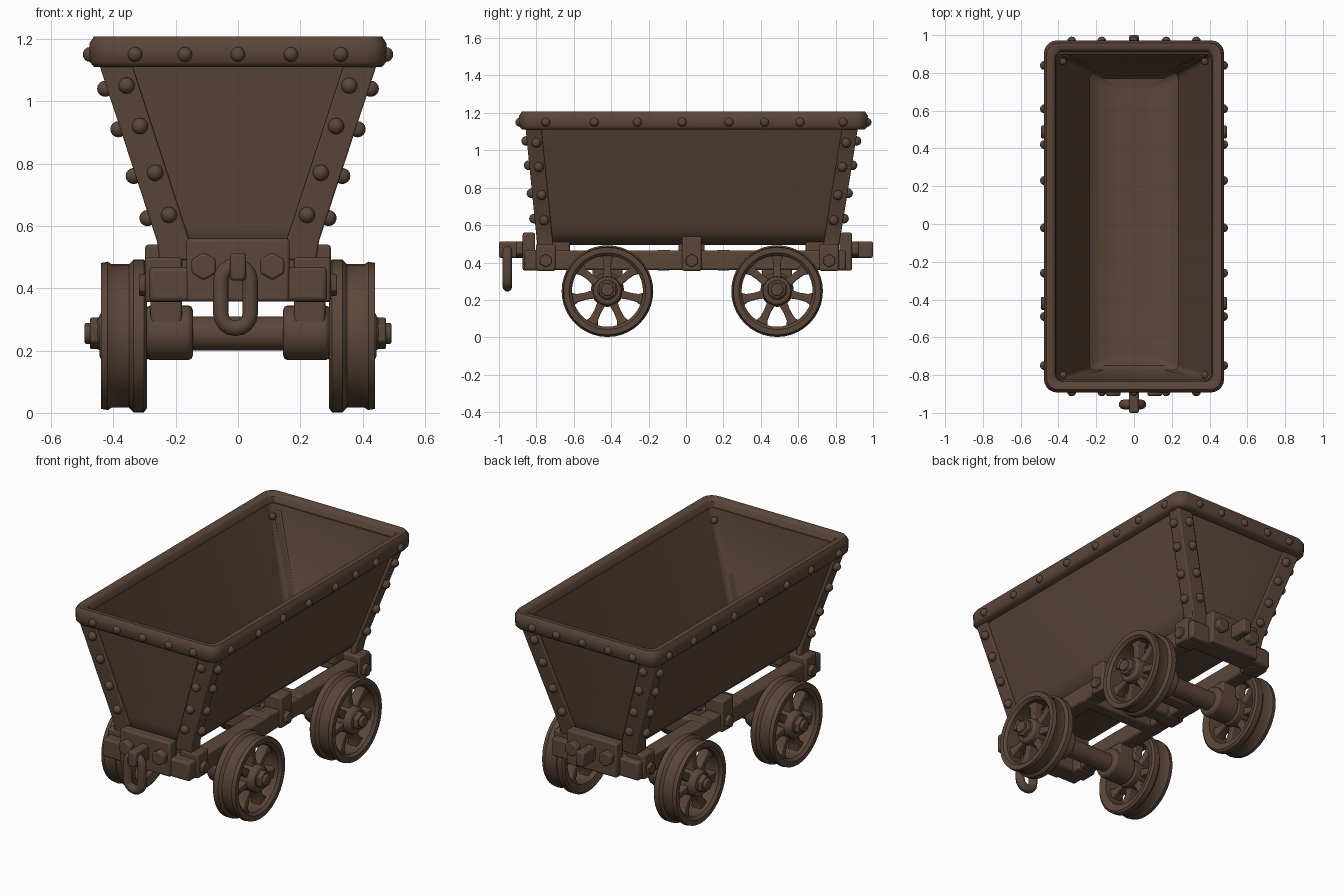
import bpy, bmesh, math
from mathutils import Vector, Matrix

if "Cube" in bpy.data.objects:
    bpy.data.objects.remove(bpy.data.objects["Cube"])

brown = bpy.data.materials.new("rusty brown iron")
brown.diffuse_color = (0.105, 0.062, 0.042, 1)
brown.use_nodes = True
brown.node_tree.nodes["Principled BSDF"].inputs["Base Color"].default_value = brown.diffuse_color


def finish(name, bm, bevel=0.0, angle=35):
    bmesh.ops.recalc_face_normals(bm, faces=bm.faces[:])
    me = bpy.data.meshes.new(name)
    bm.to_mesh(me)
    bm.free()
    ob = bpy.data.objects.new(name, me)
    bpy.context.collection.objects.link(ob)
    me.materials.append(brown)
    if bevel:
        m = ob.modifiers.new("bevel", 'BEVEL')
        m.width, m.segments, m.limit_method = bevel, 2, 'ANGLE'
    bpy.ops.object.select_all(action='DESELECT')
    ob.select_set(True)
    bpy.context.view_layer.objects.active = ob
    bpy.ops.object.shade_smooth_by_angle(angle=math.radians(angle))
    return ob


def add_box(bm, x0, x1, y0, y1, z0, z1):
    m = Matrix.Translation(((x0 + x1) / 2, (y0 + y1) / 2, (z0 + z1) / 2)) \
        @ Matrix.Diagonal((x1 - x0, y1 - y0, z1 - z0, 1))
    bmesh.ops.create_cube(bm, size=1, matrix=m)


def box(name, *dims, bevel=0.01):
    bm = bmesh.new()
    add_box(bm, *dims)
    return finish(name, bm, bevel)


def rod(name, p, q, r, sides=24, bevel=0.008, r2=None):
    p, q = Vector(p), Vector(q)
    rot = (q - p).to_track_quat('Z', 'Y').to_matrix().to_4x4()
    bm = bmesh.new()
    bmesh.ops.create_cone(bm, cap_ends=True, segments=sides, radius1=r,
                          radius2=r if r2 is None else r2, depth=(q - p).length,
                          matrix=Matrix.Translation((p + q) / 2) @ rot)
    return finish(name, bm, bevel)


def rounded_rect(hx, y0, y1, z, r, n=5):
    pts = []
    for cx, cy, a0 in ((hx - r, y1 - r, 0), (r - hx, y1 - r, 90),
                       (r - hx, y0 + r, 180), (hx - r, y0 + r, 270)):
        for i in range(n + 1):
            a = math.radians(a0 + 90 * i / n)
            pts.append((cx + r * math.cos(a), cy + r * math.sin(a), z))
    return pts


def loft(name, rings, caps=True, closed=False, angle=35):
    bm = bmesh.new()
    vs = [[bm.verts.new(p) for p in ring] for ring in rings]
    n = len(vs[0])
    for k in range(len(vs) - (0 if closed else 1)):
        a, b = vs[k], vs[(k + 1) % len(vs)]
        for i in range(n):
            j = (i + 1) % n
            bm.faces.new((a[i], a[j], b[j], b[i]))
    if caps:
        bm.faces.new(vs[0][::-1])
        bm.faces.new(vs[-1])
    return finish(name, bm, angle=angle)


# outer faces of the sloped tub at height z
def hx(z): return 0.26 + 0.327 * (z - 0.6)
def yf(z): return -0.79 - 0.10 * (z - 0.6)
def yb(z): return 0.82 + 0.16 * (z - 0.6)


# hollow tub: outside upwards, then inside down to the floor
loft("tub", [
    rounded_rect(0.15, -0.72, 0.74, 0.495, 0.03),
    rounded_rect(0.205, -0.76, 0.79, 0.515, 0.03),
    rounded_rect(0.24, yf(.55), yb(.55), 0.55, 0.03),
    rounded_rect(hx(.6), yf(.6), yb(.6), 0.6, 0.03),
    rounded_rect(hx(1.16), yf(1.16), yb(1.16), 1.16, 0.03),
    rounded_rect(0.41, -0.825, 0.90, 1.16, 0.03),
    rounded_rect(0.235, -0.775, 0.80, 0.575, 0.03),
    rounded_rect(0.19, -0.75, 0.77, 0.54, 0.03),
    rounded_rect(0.08, -0.70, 0.72, 0.53, 0.03)])

# rim band around the top
loft("rim", [rounded_rect(h, 0.04 - l, 0.04 + l, z, r) for h, l, z, r in (
    (0.41, 0.87, 1.11, 0.04), (0.462, 0.915, 1.11, 0.06),
    (0.475, 0.93, 1.125, 0.07), (0.477, 0.932, 1.185, 0.07),
    (0.462, 0.917, 1.208, 0.06), (0.43, 0.89, 1.208, 0.04),
    (0.415, 0.875, 1.195, 0.04))], caps=False, closed=True, angle=50)

# all rivets share one mesh
rivets = bmesh.new()


def rivet(x, y, z, r=0.024):
    bmesh.ops.create_uvsphere(rivets, u_segments=12, v_segments=8, radius=r,
                              matrix=Matrix.Translation((x, y, z)))


# riveted corner straps: one plate on the end and one on the side of each corner
for sx in (-1, 1):
    for end, fy, sy in (("front", yf, -1), ("back", yb, 1)):
        t, w = 0.016, 0.105
        bm = bmesh.new()
        levels = []
        for z in (0.49, 0.55, 0.62, 1.125):
            o = 0.012 if z < 0.5 else 0
            x, y = hx(z) + t + o, fy(z) + sy * t
            sec = ((x, y), (x, y - sy * 0.085), (x - 2 * t, y - sy * 0.085),
                   (x - 2 * t, y - sy * 2 * t), (x - w, y - sy * 2 * t), (x - w, y))
            levels.append([bm.verts.new((sx * a, b, z)) for a, b in sec])
        for a, b in zip(levels, levels[1:]):
            for i in range(6):
                j = (i + 1) % 6
                bm.faces.new((a[i], a[j], b[j], b[i]))
        bm.faces.new(levels[0])
        bm.faces.new(levels[-1])
        finish(end + "_corner_strap", bm, 0.006)
        for z in (0.635, 0.77, 0.92, 1.05):
            rivet(sx * (hx(z) - 0.05), fy(z) + sy * (t + 0.003), z, 0.026)
            rivet(sx * (hx(z) + t + 0.003), fy(z) - sy * 0.035, z - 0.01, 0.026)
        # rivets inside the upper corners
        rivet(sx * 0.375, fy(1.1) - sy * 0.04, 1.1, 0.02)

# rim rivets
for sx in (-1, 1):
    for y in (-0.75, -0.49, -0.26, -0.02, 0.23, 0.42, 0.61, 0.84):
        rivet(sx * 0.474, y, 1.15)
for x in (-0.33, -0.17, 0, 0.17, 0.33):
    rivet(x, -0.888, 1.15)
    rivet(x, 0.968, 1.15)
finish("rivets", rivets)

# chassis: side beams, posts, brackets and cross beams
for s in (-1, 1):
    xs = sorted((s * 0.19, s * 0.285))
    box("side_beam", *xs, -0.86, 0.85, 0.36, 0.465, bevel=0.012)
    for y in (-0.75, 0.03, 0.765):
        xb = sorted((s * 0.18, s * 0.298))
        box("side_bracket", *xb, y - 0.052, y + 0.052, 0.355,
            0.54 if y == 0.03 else 0.50)
        rod("bracket_bolt", (s * 0.29, y, 0.41), (s * 0.318, y, 0.41), 0.036, 6, 0.005)
for y0, y1 in ((-0.865, -0.75), (-0.16, -0.08), (-0.02, 0.08), (0.16, 0.24), (0.74, 0.855)):
    box("cross_beam", -0.285, 0.285, y0, y1, 0.358, 0.468, bevel=0.012)
box("tub_support", -0.16, 0.16, -0.04, 0.10, 0.45, 0.51)
for y in (-0.70, 0.72):
    box("tub_end_support", -0.19, 0.19, y - 0.08, y + 0.08, 0.45, 0.53)

# end plates with hex bolts and coupler bars
for end, s, y in (("front", -1, -0.84), ("back", 1, 0.855)):
    box(end + "_coupling_plate", -0.165, 0.165, y - 0.033, y + 0.033, 0.357, 0.56)
    for x in (-0.11, 0.11):
        rod(end + "_plate_bolt", (x, y, 0.47), (x, y + s * 0.07, 0.47), 0.045, 6, 0.008)
    box(end + "_coupler_bar", -0.026, 0.026, *sorted((y, s * 1.0)), 0.425, 0.513)

# hanging chain link
cu = bpy.data.curves.new("chain_link", 'CURVE')
cu.dimensions, cu.bevel_depth, cu.bevel_resolution = '3D', 0.026, 3
path = []
for zc, a0 in ((0.425, 0), (0.318, 180)):
    for i in range(9):
        a = math.radians(a0 + 180 * i / 8)
        path.append((-0.008 + 0.047 * math.cos(a), -0.955, zc + 0.047 * math.sin(a)))
sp = cu.splines.new('POLY')
sp.points.add(len(path) - 1)
for p, c in zip(sp.points, path):
    p.co = (*c, 1)
sp.use_cyclic_u = True
cu.materials.append(brown)
bpy.context.collection.objects.link(bpy.data.objects.new("chain_link", cu))

# axles, bearings and spoked wheels
WZ = 0.247
profile = ((0.190, 0.305), (0.232, 0.292), (0.245, 0.302), (0.245, 0.335),
           (0.230, 0.350), (0.230, 0.405), (0.238, 0.418), (0.234, 0.440),
           (0.205, 0.440), (0.190, 0.425))
for wy in (-0.42, 0.487):
    rod("axle", (-0.45, wy, 0.255), (0.45, wy, 0.255), 0.055)
    for s in (-1, 1):
        rod("bearing", (s * 0.145, wy, 0.257), (s * 0.295, wy, 0.257), 0.088, 28, 0.015)
        box("bearing_mount", *sorted((s * 0.18, s * 0.28)), wy - 0.08, wy + 0.08, 0.27, 0.37)
        rings = []
        for r, x in profile:
            rings.append([(s * x, wy + r * math.cos(k * math.tau / 40),
                           WZ + r * math.sin(k * math.tau / 40)) for k in range(40)])
        loft("wheel_rim", rings, caps=False, closed=True, angle=40)
        bm = bmesh.new()
        for k in range(7):
            a = math.radians(90 + 360 * k / 7)
            d, n = Vector((0, math.cos(a), math.sin(a))), Vector((0, -math.sin(a), math.cos(a)))
            c = Vector((0, wy, WZ))
            lv = []
            for r, w, h in ((0.04, 0.026, 0.04), (0.12, 0.019, 0.028), (0.165, 0.022, 0.028),
                            (0.205, 0.042, 0.035)):
                lv.append([bm.verts.new(c + d * r + n * (i * w) + Vector((s * 0.37 + j * h, 0, 0)))
                           for i, j in ((-1, -1), (1, -1), (1, 1), (-1, 1))])
            for p, q in zip(lv, lv[1:]):
                for i in range(4):
                    j = (i + 1) % 4
                    bm.faces.new((p[i], p[j], q[j], q[i]))
            bm.faces.new(lv[0])
            bm.faces.new(lv[-1])
        finish("wheel_spokes", bm, 0.006)
        rod("wheel_hub", (s * 0.29, wy, WZ), (s * 0.445, wy, WZ), 0.085, 28, 0.012, 0.075)
        rod("hub_nut", (s * 0.43, wy, WZ + 0.008), (s * 0.475, wy, WZ + 0.008), 0.052, 6, 0.006)
        rod("hub_cap", (s * 0.46, wy, WZ + 0.008), (s * 0.492, wy, WZ + 0.008), 0.034, 16, 0.006)
